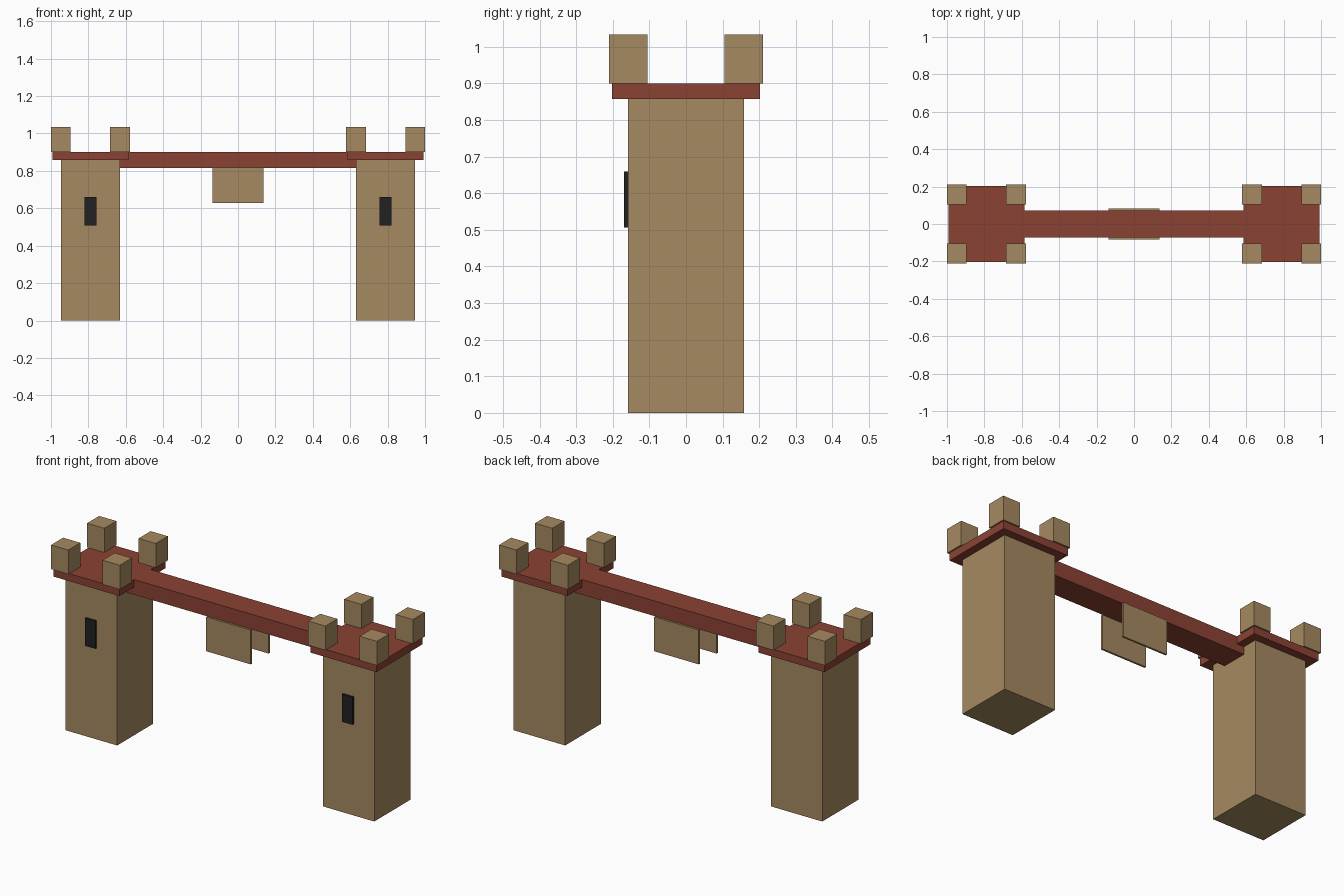
import bpy
import bmesh
from mathutils import Vector

cube = bpy.data.objects.get("Cube")
if cube:
    bpy.data.objects.remove(cube, do_unlink=True)


def make_material(name, rgb):
    mat = bpy.data.materials.new(name)
    mat.use_nodes = True
    mat.diffuse_color = (*rgb, 1)
    mat.node_tree.nodes["Principled BSDF"].inputs["Base Color"].default_value = (*rgb, 1)
    return mat


stone = make_material("tan_stone", (0.38, 0.253, 0.119))
brick = make_material("red_brick", (0.26, 0.055, 0.033))
dark = make_material("dark_opening", (0.015, 0.015, 0.015))


def box(name, low, high, mat):
    """Flat-faced box spanning two opposite corners."""
    low, high = Vector(low), Vector(high)
    bm = bmesh.new()
    bmesh.ops.create_cube(bm, size=1)
    bmesh.ops.scale(bm, vec=high - low, verts=bm.verts)
    mesh = bpy.data.meshes.new(name)
    bm.to_mesh(mesh)
    bm.free()
    mesh.materials.append(mat)
    obj = bpy.data.objects.new(name, mesh)
    obj.location = (low + high) / 2
    bpy.context.collection.objects.link(obj)
    return obj


TOWER_X = 0.789     # tower centre
HALF = 0.158        # half tower width, also the merlon offset
CAP = 0.2025        # half cap width
MERLON = 0.0527     # half merlon width
CAP_LOW, CAP_TOP = 0.858, 0.9

for side, sign in (("left", 1), ("right", -1)):
    x = sign * TOWER_X
    # Tower shaft, cap and arrow slit
    box(f"{side}_tower", (x - HALF, -HALF, 0), (x + HALF, HALF, CAP_LOW), stone)
    box(f"{side}_tower_cap", (x - CAP, -CAP, CAP_LOW), (x + CAP, CAP, CAP_TOP), brick)
    box(f"{side}_window", (x - 0.0325, -0.17, 0.507), (x + 0.0325, -HALF, 0.66), dark)
    # Corner merlons
    for row, sy in (("front", -1), ("back", 1)):
        for place, sx in (("inner", -sign), ("outer", sign)):
            cx, cy = x + sx * HALF, sy * HALF
            box(f"{side}_{row}_{place}_merlon",
                (cx - MERLON, cy - MERLON, CAP_TOP),
                (cx + MERLON, cy + MERLON, 1.034), stone)

# Walkway joining the towers
span = TOWER_X - HALF
box("bridge", (-span, -0.073, 0.816), (span, 0.073, CAP_TOP), brick)

# Hanging panels on both sides of the walkway
for row, sy in (("front", -1), ("back", 1)):
    ys = sorted((sy * 0.073, sy * 0.084))
    box(f"{row}_hanging_panel", (-0.137, ys[0], 0.627), (0.137, ys[1], 0.817), stone)
